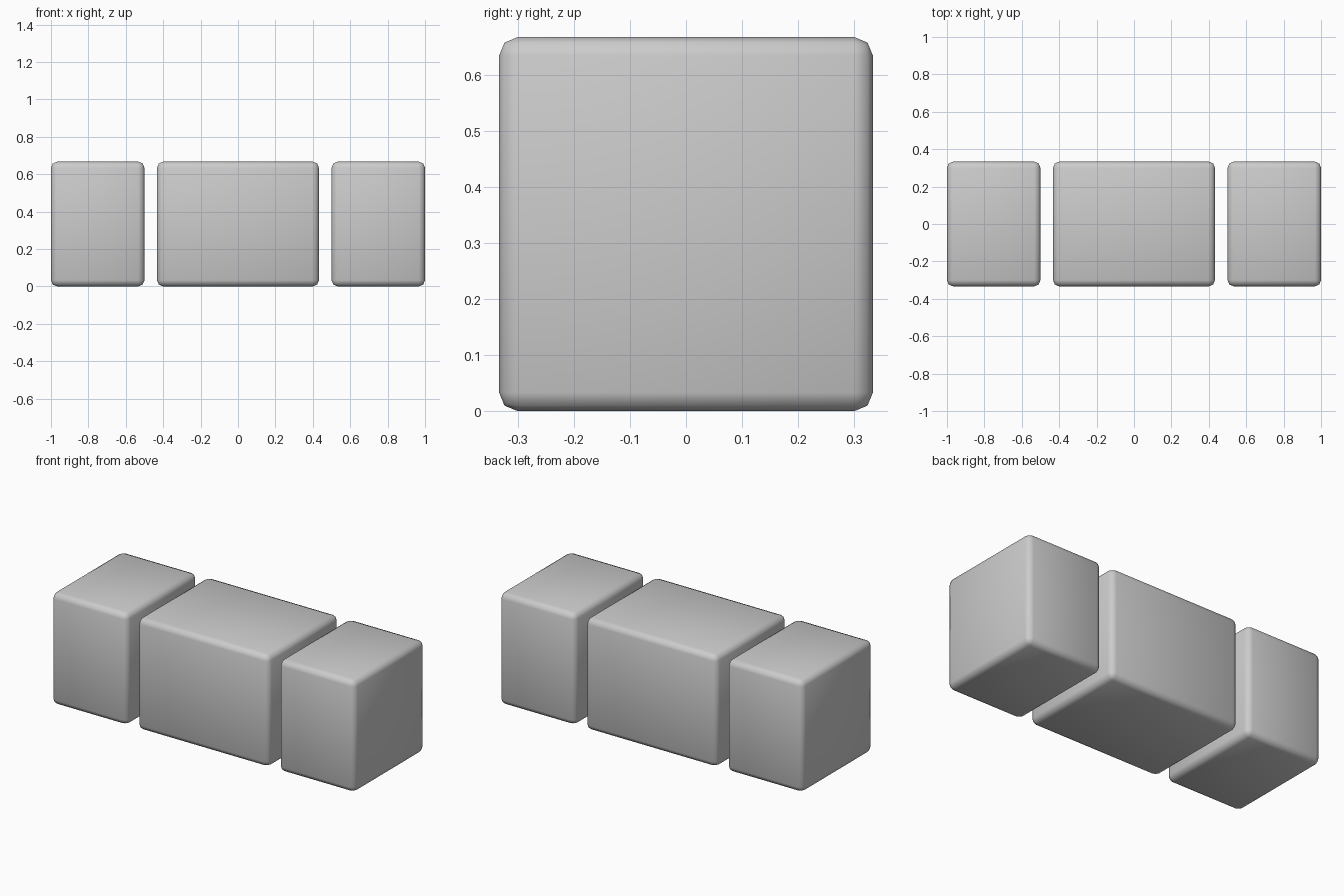
import bpy

if "Cube" in bpy.data.objects:
    bpy.data.objects.remove(bpy.data.objects["Cube"])

SIDE = 2 / 3      # height and depth of every block
BEVEL = 0.033


def rounded_block(name, x0, x1):
    bpy.ops.mesh.primitive_cube_add(size=1, location=((x0 + x1) / 2, 0, SIDE / 2))
    ob = bpy.context.object
    ob.name = name
    ob.scale = (x1 - x0, SIDE, SIDE)
    bpy.ops.object.transform_apply(location=False, rotation=False, scale=True)
    mod = ob.modifiers.new("rounded_edges", 'BEVEL')
    mod.width = BEVEL
    mod.segments = 2
    bpy.ops.object.shade_smooth()
    return ob


# Wide middle block with a narrower block on each side
rounded_block("middle_block", -0.433, 0.433)
rounded_block("left_block", -1.0, -0.5)
rounded_block("right_block", 0.5, 1.0)
